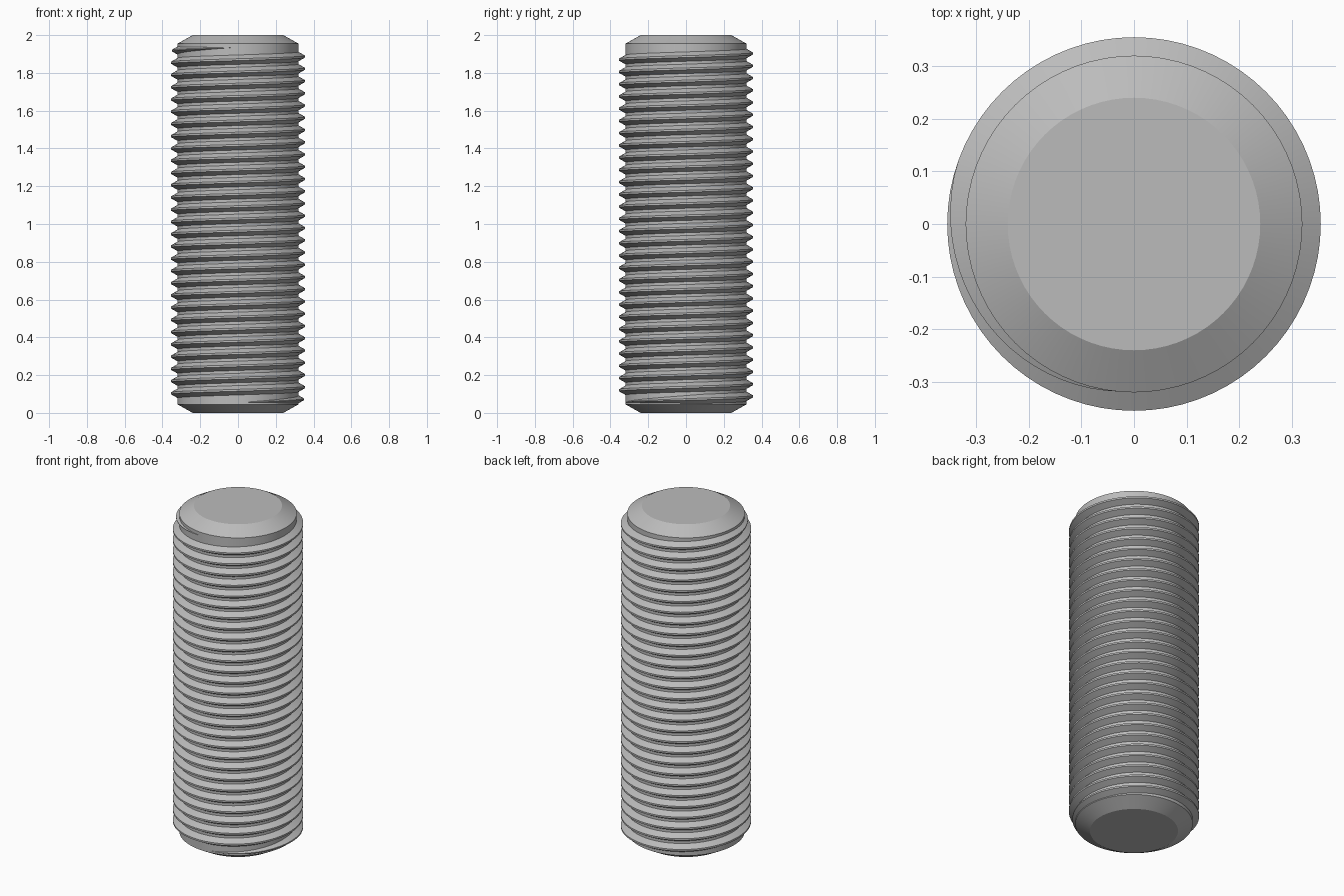
import bpy, bmesh, math

cube = bpy.data.objects.get("Cube")
if cube:
    bpy.data.objects.remove(cube, do_unlink=True)

SEGMENTS = 72
CORE_R, TIP_R, END_R = 0.32, 0.355, 0.24
TURNS = 29
Z_START, Z_END = 0.055, 1.935
RUNOUT = 0.3          # share of a turn over which the thread fades out

steel = bpy.data.materials.new("steel grey")
steel.use_nodes = True
colour = (0.5, 0.5, 0.5, 1)
steel.diffuse_color = colour
steel.node_tree.nodes["Principled BSDF"].inputs["Base Color"].default_value = colour


def finish(name, bm):
    bmesh.ops.recalc_face_normals(bm, faces=bm.faces)
    mesh = bpy.data.meshes.new(name)
    bm.to_mesh(mesh)
    bm.free()
    mesh.materials.append(steel)
    obj = bpy.data.objects.new(name, mesh)
    bpy.context.collection.objects.link(obj)
    bpy.ops.object.select_all(action="DESELECT")
    obj.select_set(True)
    bpy.context.view_layer.objects.active = obj
    bpy.ops.object.shade_smooth_by_angle(angle=math.radians(25))
    return obj


def ring(bm, radius, z):
    angles = [2 * math.pi * i / SEGMENTS for i in range(SEGMENTS)]
    return [bm.verts.new((radius * math.cos(a), radius * math.sin(a), z)) for a in angles]


# Core rod with chamfered ends
bm = bmesh.new()
rings = [ring(bm, r, z) for r, z in
         [(END_R, 0), (CORE_R, 0.045), (CORE_R, 1.955), (END_R, 2)]]
for low, high in zip(rings, rings[1:]):
    for i in range(SEGMENTS):
        j = (i + 1) % SEGMENTS
        bm.faces.new((low[i], low[j], high[j], high[i]))
bm.faces.new(rings[0])
bm.faces.new(rings[-1])
finish("core_rod", bm)

# Right-hand thread: a trapezoid swept along a helix, fading at both ends
bm = bmesh.new()
tooth = [(-0.026, 0), (-0.005, 1), (0.005, 1), (0.026, 0)]
sections = []
for step in range(TURNS * SEGMENTS + 1):
    turn = step / SEGMENTS
    fade = min(1, turn / RUNOUT, (TURNS - turn) / RUNOUT)
    angle = 2 * math.pi * turn - math.pi / 2
    z = Z_START + (Z_END - Z_START) * turn / TURNS
    section = []
    for dz, height in tooth:
        radius = CORE_R - 0.002 + height * fade * (TIP_R - CORE_R + 0.002)
        section.append(bm.verts.new((radius * math.cos(angle), radius * math.sin(angle),
                                     z + dz * max(fade, 0.05))))
    sections.append(section)
for a, b in zip(sections, sections[1:]):
    for k in range(len(tooth)):
        n = (k + 1) % len(tooth)
        bm.faces.new((a[k], a[n], b[n], b[k]))
bm.faces.new(sections[0])
bm.faces.new(sections[-1])
finish("helical_thread", bm)
